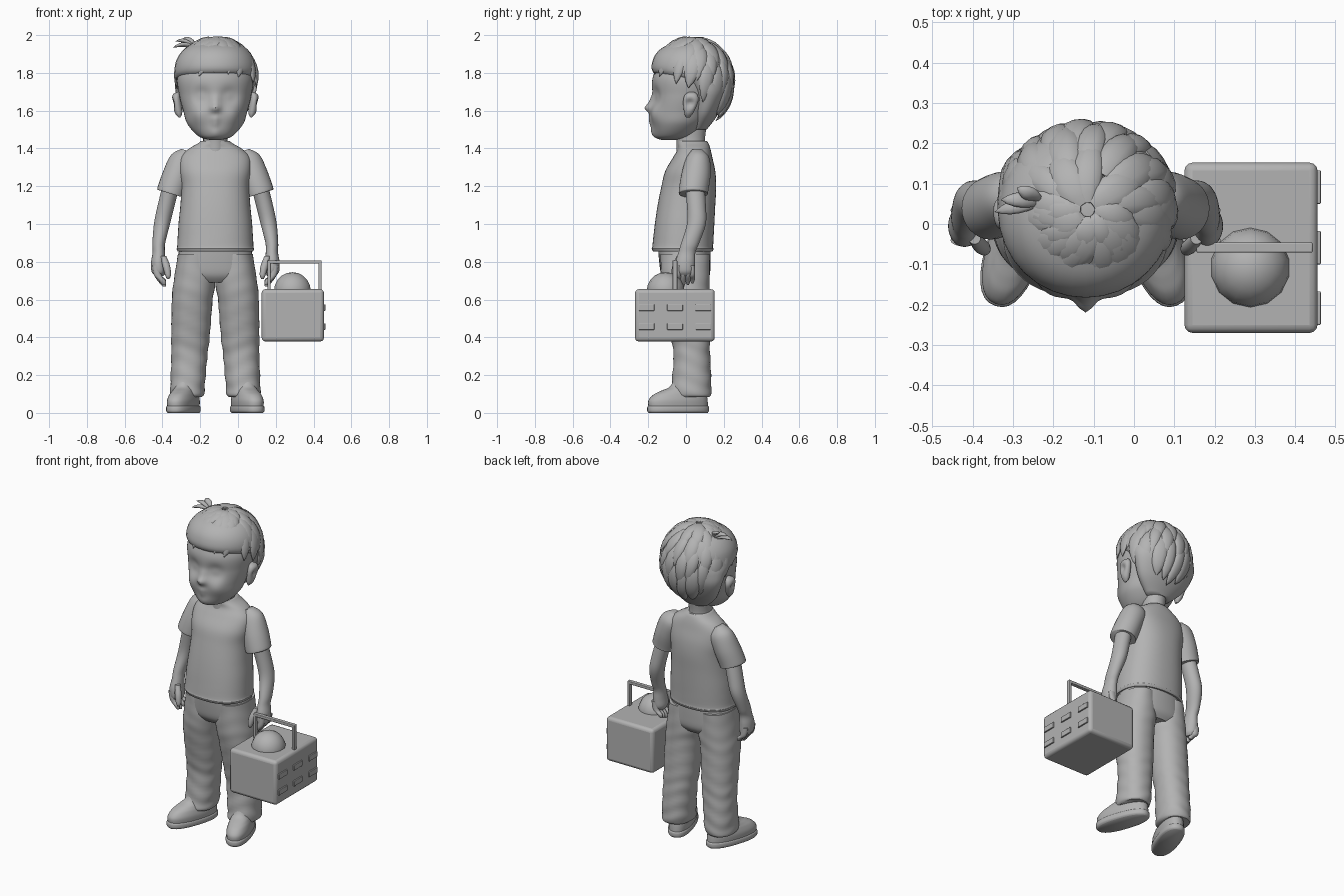
import bpy, bmesh, math, random
from mathutils import Vector, Matrix

random.seed(4)
if "Cube" in bpy.data.objects:
    bpy.data.objects.remove(bpy.data.objects["Cube"])

CENTRE = -0.12  # the figure stands beside the origin, the box fills the other half

clay = bpy.data.materials.new("plain grey")
clay.use_nodes = True
clay.diffuse_color = (0.45, 0.45, 0.45, 1)
clay.node_tree.nodes["Principled BSDF"].inputs["Base Color"].default_value = (0.45, 0.45, 0.45, 1)


def finish(name, bm, x=CENTRE, sharp=50):
    """Turn a bmesh into a shaded object."""
    bmesh.ops.recalc_face_normals(bm, faces=bm.faces)
    mesh = bpy.data.meshes.new(name)
    bm.to_mesh(mesh)
    bm.free()
    mesh.materials.append(clay)
    mesh.shade_smooth()
    mesh.set_sharp_from_angle(angle=math.radians(sharp))
    obj = bpy.data.objects.new(name, mesh)
    obj.location.x = x
    bpy.context.collection.objects.link(obj)
    return obj


def skin(bm, rings):
    """Join rings of points into a closed tube."""
    rows = [[bm.verts.new(p) for p in ring] for ring in rings]
    n = len(rows[0])
    for a, b in zip(rows, rows[1:]):
        for i in range(n):
            j = (i + 1) % n
            bm.faces.new((a[i], a[j], b[j], b[i]))
    bm.faces.new(rows[0])
    bm.faces.new(rows[-1])


def spline(keys, steps):
    """Smooth curve through rows of numbers."""
    keys = [Vector(k) for k in keys]
    rows = []
    for i in range(len(keys) - 1):
        a, b = keys[i], keys[i + 1]
        before, after = keys[max(i - 1, 0)], keys[min(i + 2, len(keys) - 1)]
        ta, tb = (b - before) / 2, (after - a) / 2
        for s in range(steps):
            t = s / steps
            u = 1 - t
            rows.append(a * (u * u * (1 + 2 * t)) + ta * (t * u * u)
                        + b * (t * t * (3 - 2 * t)) - tb * (t * t * u))
    return rows + [keys[-1]]


def loft(name, sections, side=1, power=2.0, fold=0, tilt=0, sides=32, steps=5, pushes=()):
    """Sections are (height, x min, x max, y min, y max)."""
    rings = []
    for z, x0, x1, y0, y1 in spline(sections, steps):
        ring = []
        for i in range(sides):
            a = math.tau * i / sides
            c, s = math.cos(a), math.sin(a)
            crease = 1 + fold * math.sin(z * 70 + 2 * math.sin(a * 2)) * max(0, 1 - z)
            x = math.copysign(abs(c) ** (2 / power), c) * (x1 - x0) / 2 * crease
            y = math.copysign(abs(s) ** (2 / power), s) * (y1 - y0) / 2 * crease
            ring.append(Vector((side * (x + (x0 + x1) / 2), y + (y0 + y1) / 2, z + tilt * x)))
        rings.append(ring)
    for spot, radius, shift in pushes:
        for ring in rings:
            for p in ring:
                p += Vector(shift) * math.exp(-((p - Vector(spot)).length / radius) ** 2)
    bm = bmesh.new()
    skin(bm, rings)
    return finish(name, bm)


def even(rows):
    """Expand (height, half width, y min, y max) to symmetric sections."""
    return [(z, -w, w, y0, y1) for z, w, y0, y1 in rows]


# Head with sculpted nose, eye sockets, lips and cheeks
features = [((0, -.19, 1.615), .026, (0, -.036, 0)), ((0, -.19, 1.66), .025, (0, -.01, 0)),
            ((0, -.19, 1.555), .022, (0, -.014, 0)), ((0, -.19, 1.525), .018, (0, -.009, 0)),
            ((0, -.18, 1.48), .035, (0, -.012, 0))]
for side in (-1, 1):
    features += [((side * .075, -.17, 1.675), .045, (0, .024, 0)),
                 ((side * .075, -.15, 1.675), .024, (0, -.012, 0)),
                 ((side * .085, -.16, 1.58), .05, (side * .006, -.012, 0))]
head = loft("head", even([(1.445, .03, -.13, -.05), (1.465, .09, -.165, .03), (1.53, .148, -.18, .1),
                          (1.6, .17, -.185, .14), (1.68, .19, -.18, .18), (1.78, .2, -.175, .2),
                          (1.88, .15, -.12, .17), (1.94, .02, 0, .05)]),
            sides=72, steps=10, pushes=features)
loft("neck", even([(1.36, .075, -.05, .11), (1.44, .064, -.05, .1), (1.52, .07, -.06, .11)]))

# Hair cap under the locks
loft("hair_cap", even([(1.5, .08, .03, .11), (1.58, .16, .03, .17), (1.68, .205, .02, .22),
                       (1.75, .215, -.05, .235), (1.8, .218, -.17, .24), (1.87, .205, -.175, .225),
                       (1.93, .16, -.13, .18), (1.97, .08, -.04, .1), (1.98, .01, .02, .04)]))

# Hair locks: overlapping leaf shapes that swirl out of the crown
hub = Vector((.005, .035, 1.76))


def lock(bm, path, width, thick):
    rings = []
    for i, p in enumerate(path):
        t = i / (len(path) - 1)
        along = (path[min(i + 1, len(path) - 1)] - path[max(i - 1, 0)]).normalized()
        across = along.cross(p - hub).normalized()
        out = across.cross(along)
        size = max(.03, math.sin(math.pi * (.15 + .85 * t)) ** .7 if t < 1 else .03)
        rings.append([p + across * (width * size * math.cos(a)) + out * (thick * size * math.sin(a))
                      for a in (math.tau * k / 10 for k in range(10))])
    skin(bm, rings)


def scalp(polar, turn, lift):
    down = .26 if polar > math.pi / 2 else .222
    return hub + lift * Vector((.212 * math.sin(polar) * math.cos(turn),
                                .21 * math.sin(polar) * math.sin(turn), down * math.cos(polar)))


bm = bmesh.new()
for tier, count in enumerate((8, 13, 17, 19)):
    for i in range(count):
        turn = math.tau * (i + tier * .4 + random.uniform(-.2, .2)) / count
        back = math.sin(turn)
        limit = math.radians(98 + 32 * back + 15 * back * back + random.uniform(-5, 5))
        end = limit * (tier + 2) / 5
        start = max(.08, end - 1)
        swirl = random.uniform(-.45, -.2) * (1.5 if back < -.3 else .6)
        path = [scalp(start + (end - start) * k / 8, turn + swirl * k / 8, .98 + .03 * k / 8)
                for k in range(9)]
        lock(bm, path, random.uniform(.036, .048), .019)
# Loose tufts on the right of the crown
for tip in ((-.21, .06, 1.965), (-.225, .03, 1.93), (-.17, .09, 1.98)):
    root, tip = Vector((-.11, .06, 1.93)), Vector(tip)
    lock(bm, [root.lerp(tip, k / 6) + Vector((0, 0, .02 * math.sin(k / 2))) for k in range(7)], .02, .012)
finish("hair_locks", bm, sharp=70)

# Shirt body and collar
loft("shirt", even([(.855, .2, -.175, .14), (.87, .206, -.182, .147), (.885, .202, -.178, .144),
                    (1, .195, -.165, .15), (1.1, .185, -.15, .155), (1.2, .18, -.13, .16),
                    (1.28, .19, -.11, .155), (1.35, .185, -.07, .14), (1.395, .145, -.045, .13),
                    (1.425, .095, -.045, .12), (1.44, .075, -.045, .11)]), power=2.3, sides=48, fold=.02)
# Trouser seat
loft("trouser_seat", even([(.9, .185, -.15, .13), (.8, .202, -.142, .13),
                           (.73, .205, -.13, .125), (.69, .15, -.1, .1)]), power=2.3)

for side, word in ((-1, "right"), (1, "left")):
    # Ear
    loft(word + "_ear", [(1.565, .185, .195, -.0, .02), (1.59, .175, .215, -.01, .04),
                         (1.65, .18, .232, -.015, .065), (1.685, .185, .225, -.005, .06),
                         (1.7, .19, .2, .02, .04)], side,
         pushes=[((side * .23, .02, 1.64), .022, (side * -.02, 0, 0))])
    # Sleeve, arm and hand
    loft(word + "_sleeve", [(1.39, .13, .18, .03, .09), (1.345, .1, .235, 0, .125),
                            (1.26, .13, .275, -.025, .13), (1.175, .16, .305, -.038, .118),
                            (1.16, .165, .305, -.036, .116)], side, tilt=.3)
    loft(word + "_arm", [(1.24, .18, .27, -.01, .095), (1.1, .215, .305, .005, .105),
                         (1, .24, .325, .005, .105), (.9, .265, .333, -.025, .07),
                         (.85, .267, .332, -.04, .05), (.8, .263, .34, -.055, .048),
                         (.75, .26, .338, -.055, .045), (.725, .275, .32, -.04, .03)], side)
    for n, y in enumerate((-.04, -.015, .01, .034)):
        drop = .008 * abs(n - 1)
        loft(f"{word}_finger_{n + 1}", [(.78, .285, .335, y - .014, y + .014),
                                        (.73, .285, .325, y - .015, y + .015),
                                        (.69 + drop, .262, .298, y - .013, y + .013),
                                        (.67 + drop, .262, .28, y - .006, y + .006)], side, sides=14)
    loft(word + "_thumb", [(.83, .26, .29, -.05, -.02), (.78, .24, .28, -.072, -.035),
                           (.73, .235, .266, -.078, -.047), (.71, .243, .257, -.07, -.056)], side, sides=14)
    # Trouser leg with gathered folds
    loft(word + "_trouser_leg", [(.84, .02, .198, -.135, .125), (.7, 0, .22, -.132, .125),
                                 (.6, .014, .23, -.12, .122), (.4, .03, .233, -.08, .125),
                                 (.3, .042, .233, -.066, .128), (.15, .055, .238, -.076, .134),
                                 (.1, .06, .238, -.08, .132), (.085, .07, .23, -.07, .125)],
         side, power=2.2, fold=.025, steps=8, sides=40)
    # Shoe turned outward
    sole = loft(word + "_sole", even([(0, .062, -.175, .15), (.01, .07, -.182, .157),
                                      (.03, .07, -.182, .157), (.038, .064, -.176, .15)]), power=2.4)
    upper = loft(word + "_shoe", even([(.03, .066, -.176, .152), (.065, .068, -.176, .15),
                                       (.095, .062, -.15, .146), (.115, .056, -.11, .142),
                                       (.14, .052, -.055, .138), (.19, .048, -.03, .13)]), power=2.3)
    for part in (sole, upper):
        part.location = (CENTRE + side * .165, -.03, 0)
        part.rotation_euler.z = side * math.radians(19)


# Carried box
def block(name, low, high, bevel):
    low, high = Vector(low), Vector(high)
    bm = bmesh.new()
    bmesh.ops.create_cube(bm, size=1)
    bmesh.ops.transform(bm, verts=bm.verts, matrix=Matrix.LocRotScale(
        (low + high) / 2, None, high - low))
    obj = finish(name, bm, 0, 35)
    mod = obj.modifiers.new("rounded edges", 'BEVEL')
    mod.width, mod.segments = bevel, 3
    return obj


block("box", (.125, -.27, .378), (.455, .152, .655), .02)
block("handle_bar", (.155, -.071, .79), (.443, -.046, .808), .004)
for name, x in (("handle_inner_post", .155), ("handle_outer_post", .425)):
    block(name, (x, -.071, .64), (x + .018, -.046, .8), .004)
for row in (.44, .54):
    for col in (-.25, -.1, .05):
        block("side_tab", (.445, col, row), (.463, col + .083, row + .034), .003)

# Ball set in the box lid
bm = bmesh.new()
bmesh.ops.create_uvsphere(bm, u_segments=14, v_segments=10, radius=.1,
                          matrix=Matrix.Translation((.288, -.108, .645)))
finish("ball", bm, 0)
